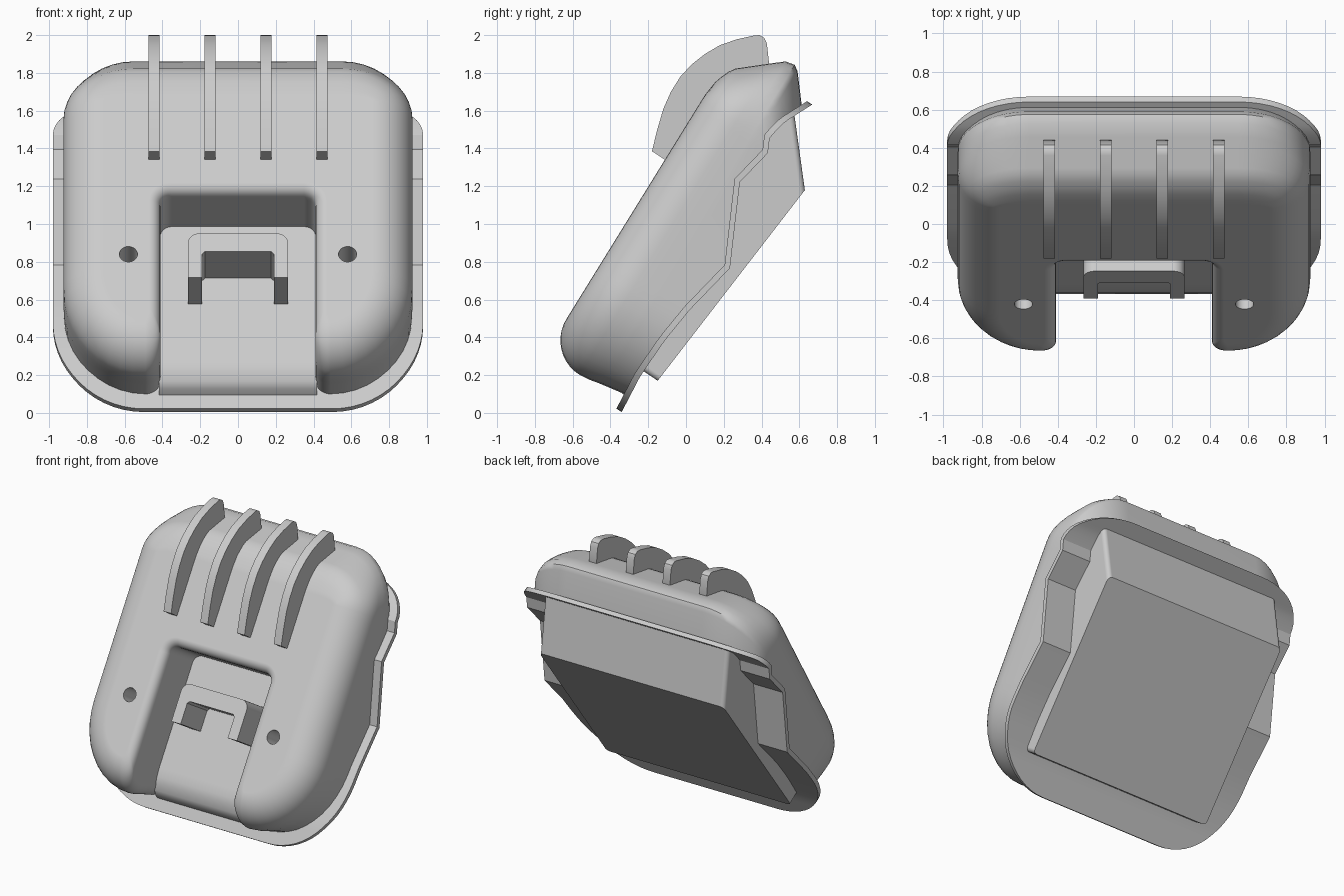
import bpy, bmesh, math
from mathutils import Matrix

cube = bpy.data.objects.get("Cube")
if cube:
    bpy.data.objects.remove(cube, do_unlink=True)

# One plain grey for the whole casing
grey = bpy.data.materials.new("plain_grey")
grey.use_nodes = True
grey.diffuse_color = (0.6, 0.6, 0.6, 1)
grey.node_tree.nodes["Principled BSDF"].inputs["Base Color"].default_value = grey.diffuse_color

# Parts are modelled lying flat (x across, y along, z out of the front), then leaned back
TILT = Matrix.Rotation(math.radians(58.27), 4, 'X')

# Rear parting line (along, height) and the sloping top end of the shell (height, along)
PARTING = [(-.175, .292), (.04, .308), (.27, .297), (.474, .27), (.774, .205),
           (1.189, .40), (1.398, .355), (1.474, .39), (1.585, .365), (1.74, .29)]
TOP_END = [(.45, 1.85), (.48, 1.87), (.53, 1.86), (.585, 1.815), (.745, 1.68),
           (.771, 1.63), (.793, 1.56), (.80, 1.48)]


def lerp(table, t):
    for (a, p), (b, q) in zip(table, table[1:]):
        if t <= b:
            return p + (q - p) * max(0, t - a) / (b - a)
    return table[-1][1]


def arc(cx, cy, rx, ry, start, end, n=10):
    angles = [math.radians(start + (end - start) * i / n) for i in range(n + 1)]
    return [(cx + rx * math.cos(a), cy + ry * math.sin(a)) for a in angles]


def mirrored(half):
    return half + [(-x, y) for x, y in reversed(half) if x > 1e-6]


def loft(bm, rings):
    """Skin a list of equal rings and cap both ends."""
    rows = [[bm.verts.new(p) for p in ring] for ring in rings]
    n = len(rows[0])
    for a, b in zip(rows, rows[1:]):
        for i in range(n):
            j = (i + 1) % n
            bm.faces.new((a[i], a[j], b[j], b[i]))
    bm.faces.new(rows[0])
    bm.faces.new(rows[-1])


def finish(name, bm, tilt=True):
    bmesh.ops.recalc_face_normals(bm, faces=bm.faces)
    if tilt:
        bm.transform(TILT)
    mesh = bpy.data.meshes.new(name)
    bm.to_mesh(mesh)
    bm.free()
    mesh.materials.append(grey)
    obj = bpy.data.objects.new(name, mesh)
    bpy.context.collection.objects.link(obj)
    return obj


def smooth(obj, angle=35):
    bpy.ops.object.select_all(action='DESELECT')
    obj.select_set(True)
    bpy.context.view_layer.objects.active = obj
    bpy.ops.object.shade_smooth_by_angle(angle=math.radians(angle))
    obj.modifiers.new("flat_face_normals", 'WEIGHTED_NORMAL').keep_sharp = True


def side_prism(profile, x0, x1):
    """Extrude a side profile across x."""
    bm = bmesh.new()
    loft(bm, [[(x, a, b) for a, b in profile] for x in (x0, x1)])
    return bm


# Shell: U-shaped outline stacked outwards, with a rounded front and notch rim
def shell_outline(inset, low, high, rim):
    hx, nx, ny = .925 - inset, .41 + rim, .887 + rim
    half = [(0, high)] + arc(.55, 1.45, hx - .55, high - 1.45, 90, 0)
    half += [(hx, y) for y in (1.398, 1.189, .774, .474)]
    half += arc(.49, .40, hx - .49, .40 - low, 0, -90)
    half += arc(.49, low + .08, .49 - nx, .08, 270, 180)[1:]
    half += arc(.35, .83, nx - .35, ny - .83, 0, 90) + [(0, ny)]
    return mirrored(half)


rings = [[(x, y, .5) for x, y in shell_outline(.1, 0, 1.68, .03)],
         [(x, y, lerp(PARTING, y) + .02) for x, y in shell_outline(.005, -.085, 1.70, 0)]]
for w, low in ((.45, -.105), (.48, -.11), (.53, -.12)):
    rings.append([(x, y, w) for x, y in shell_outline(0, low, lerp(TOP_END, w), 0)])
for i in range(11):
    a = math.pi / 2 * i / 10
    w, inset = .585 + .215 * math.sin(a), .215 * (1 - math.cos(a))
    t = min(1, max(0, (w - .74) / .06))
    rim = .06 * (1 - math.sqrt(1 - t * t))
    rings.append([(x, y, w) for x, y in
                  shell_outline(inset, -.125 + inset, lerp(TOP_END, w), rim)])
bm = bmesh.new()
loft(bm, rings)
shell = finish("shell", bm)

# Two round screw holes in the shell front
bm = bmesh.new()
for x in (-.58, .58):
    circle = arc(x, .493, .048, .048, 0, 360, 24)[:-1]
    loft(bm, [[(px, py, w) for px, py in circle] for w in (.55, .9)])
cutter = finish("hole_cutter", bm)
cutter.hide_render = True
cut = shell.modifiers.new("holes", 'BOOLEAN')
cut.operation, cut.solver, cut.object = 'DIFFERENCE', 'EXACT', cutter
bpy.context.view_layer.objects.active = shell
bpy.ops.object.modifier_apply(modifier=cut.name)
bpy.data.objects.remove(cutter, do_unlink=True)
smooth(shell)

# Flange: stepped plate with rounded plan, built as cross strips
edge = arc(.5, .36, .48, .535, -90, 0, 14)
edge += [(.98, y) for y, _ in PARTING if .4 < y < 1.45]
edge += arc(.55, 1.47, .43, .27, 0, 90, 12)
bm = bmesh.new()
sections = []
for x, y in edge:
    w = lerp(PARTING, y)
    sections.append([(-x, y, w), (x, y, w), (x, y, w + .033), (-x, y, w + .033)])
loft(bm, sections)
smooth(finish("flange", bm), 20)

# Recess floor between the two lower legs
floor = [(.92, .44), (.10, .44), (.04, .435), (0, .425), (-.05, .40), (-.08, .37),
         (-.10, .31), (.27, .31), (.774, .22), (.92, .29)]
smooth(finish("recess_floor", side_prism(floor, -.418, .418)))

# Latch: arch standing on the recess floor
half = [(0, .678)] + arc(.205, .618, .06, .06, 90, 0, 6)
half += [(.265, .405), (.19, .405), (.19, .55), (.175, .566), (0, .566)]
bm = bmesh.new()
loft(bm, [[(x, y, w) for x, y in mirrored(half)] for w in (.42, .71)])
smooth(finish("latch", bm))

# Rear box with rounded upright corners
back = [(.066, .217), (1.334, .085), (1.66, .355)]
back += [(y, w + .012) for y, w in reversed(PARTING) if .1 < y < 1.6] + [(.07, .32)]
bm = side_prism(back, -.745, .745)
uprights = []
for e in bm.edges:
    d = e.verts[1].co - e.verts[0].co
    mid = (e.verts[0].co + e.verts[1].co) / 2
    if abs(d.x) < .01 and abs(d.z) > .5 * abs(d.y) and mid.z < .3:
        uprights.append(e)
bmesh.ops.bevel(bm, geom=uprights, offset=.03, segments=4, profile=.5, affect='EDGES')
smooth(finish("rear_box", bm))

# Four curved fins over the top front edge
fin = [(-.18, 1.385), (-.155, 1.49), (-.12, 1.61), (-.08, 1.70), (-.03, 1.78), (.03, 1.845),
       (.10, 1.90), (.18, 1.947), (.27, 1.978), (.36, 1.998), (.39, 2.0), (.415, 1.985),
       (.428, 1.955), (.44, 1.85), (.42, 1.75), (-.05, 1.30)]
for i in range(4):
    x = -.445 + i * .2967
    smooth(finish(f"fin_{i + 1}", side_prism(fin, x - .03, x + .03), tilt=False))
